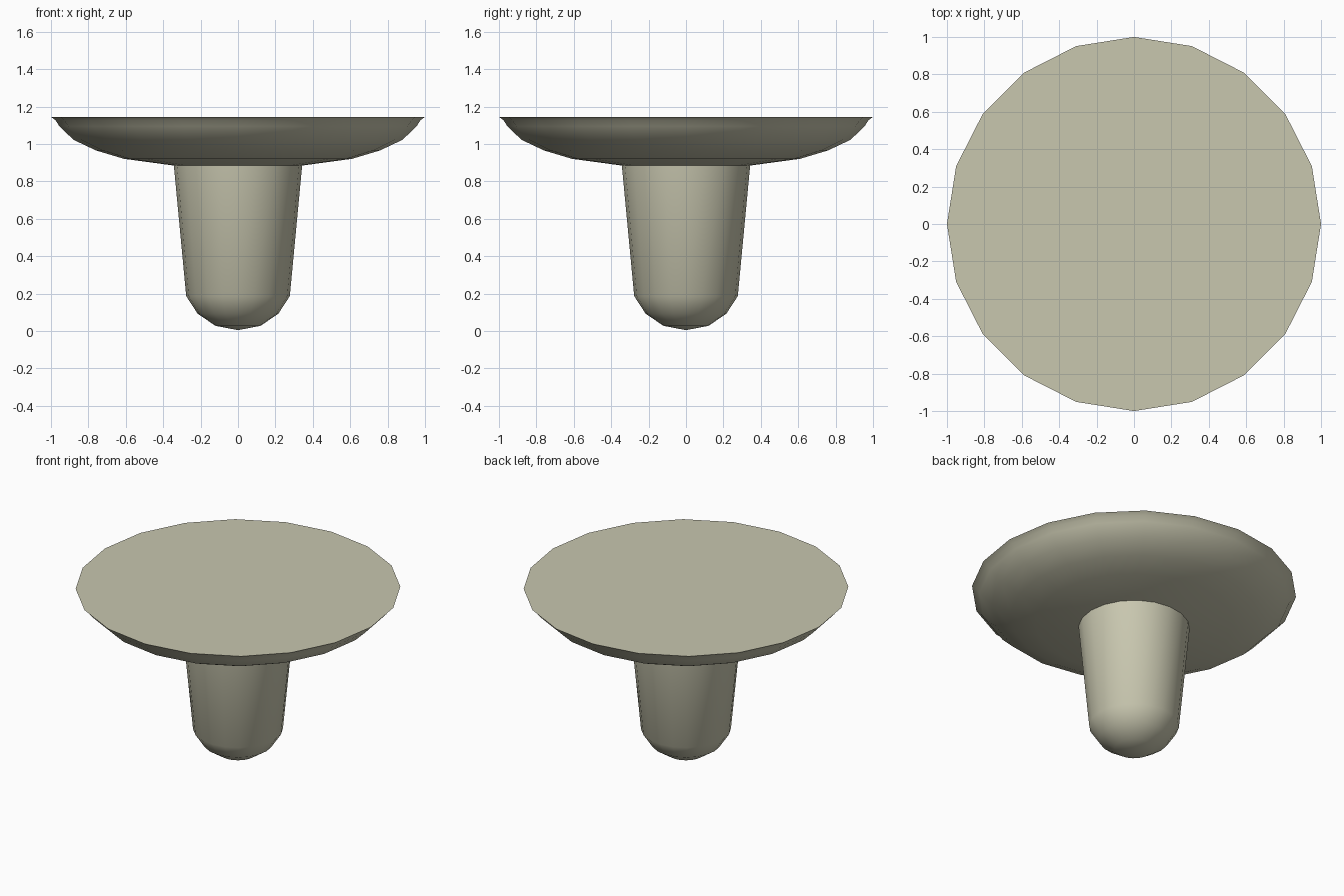
import bpy, bmesh, math

if "Cube" in bpy.data.objects:
    bpy.data.objects.remove(bpy.data.objects["Cube"])

SIDES = 20


def lathe(name, profile, cap_end=False):
    """Spin an (r, z) profile around z; r = 0 becomes a single pole."""
    bm = bmesh.new()
    rings = []
    for r, z in profile:
        if r == 0:
            rings.append([bm.verts.new((0, 0, z))] * SIDES)
        else:
            rings.append([bm.verts.new((r * math.cos(2 * math.pi * i / SIDES),
                                        r * math.sin(2 * math.pi * i / SIDES), z))
                          for i in range(SIDES)])
    for a, b in zip(rings, rings[1:]):
        for i in range(SIDES):
            j = (i + 1) % SIDES
            corners = list(dict.fromkeys((a[i], a[j], b[j], b[i])))
            bm.faces.new(corners)
    if cap_end:
        bm.faces.new(rings[-1])
    mesh = bpy.data.meshes.new(name)
    bm.to_mesh(mesh)
    bm.free()
    obj = bpy.data.objects.new(name, mesh)
    bpy.context.collection.objects.link(obj)
    bpy.ops.object.select_all(action='DESELECT')
    obj.select_set(True)
    bpy.context.view_layer.objects.active = obj
    bpy.ops.object.shade_smooth_by_angle(angle=math.radians(40))
    mat = bpy.data.materials.get("pale_stone") or bpy.data.materials.new("pale_stone")
    mat.diffuse_color = (0.58, 0.57, 0.43, 1)
    mat.use_nodes = True
    mat.node_tree.nodes["Principled BSDF"].inputs["Base Color"].default_value = mat.diffuse_color
    mesh.materials.append(mat)
    return obj


# Tapered stem with a rounded tip
lathe("stem", [(0, 0.005), (0.12, 0.028), (0.215, 0.092), (0.277, 0.187), (0.343, 0.885)])

# Shallow bowl-shaped head with a flat top
lathe("head", [(0.343, 0.885), (0.61, 0.921), (0.76, 0.966), (0.88, 1.023),
               (0.955, 1.095), (0.975, 1.127), (1.0, 1.145)], cap_end=True)
